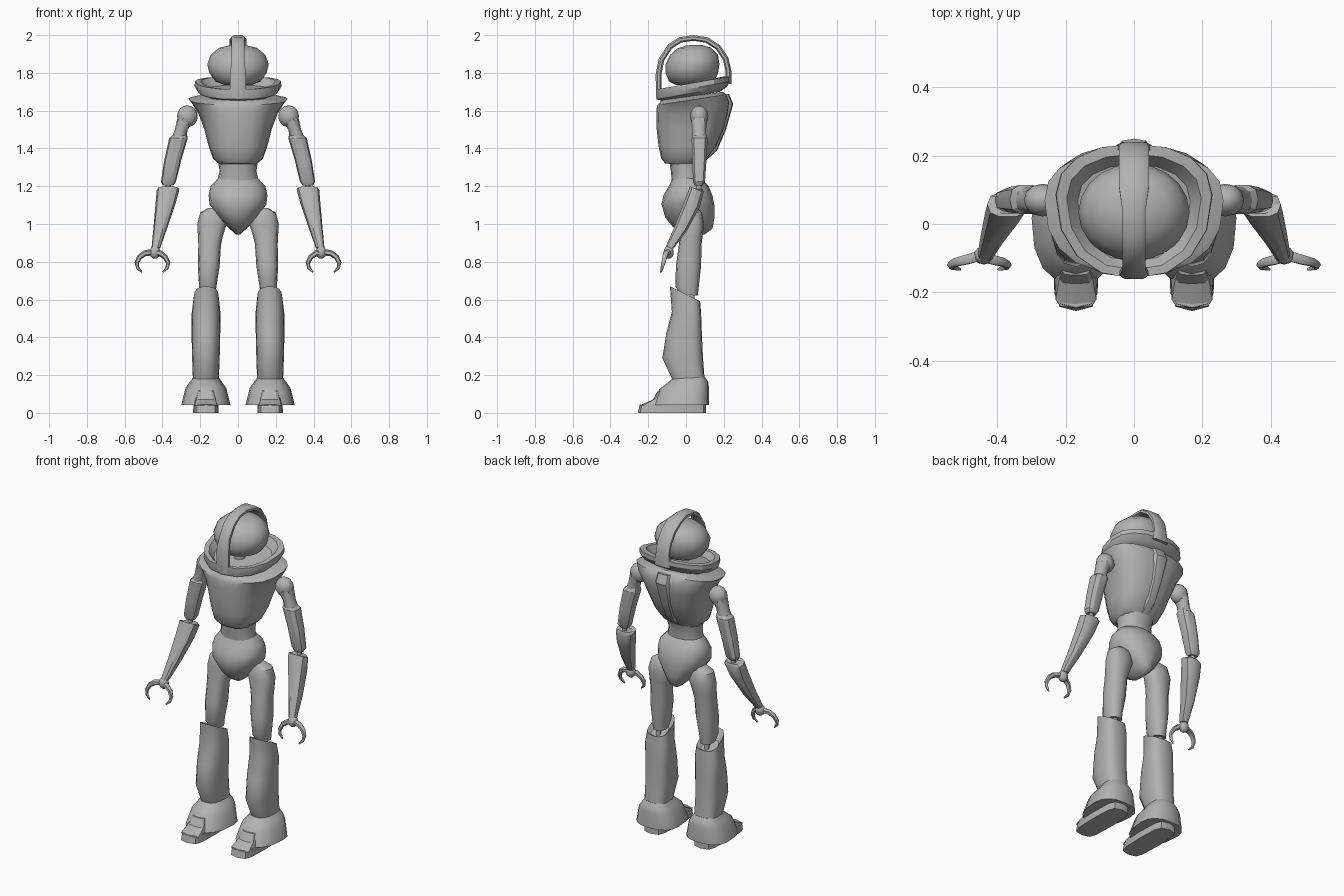
import bpy, bmesh, math
from mathutils import Vector

GREY = bpy.data.materials.new("plain_grey")
GREY.diffuse_color = (0.45, 0.45, 0.45, 1)


def finish(bm, name, angle=38):
    bmesh.ops.recalc_face_normals(bm, faces=bm.faces)
    me = bpy.data.meshes.new(name)
    bm.to_mesh(me)
    bm.free()
    me.materials.append(GREY)
    ob = bpy.data.objects.new(name, me)
    bpy.context.collection.objects.link(ob)
    bpy.ops.object.select_all(action='DESELECT')
    ob.select_set(True)
    bpy.context.view_layer.objects.active = ob
    bpy.ops.object.shade_smooth_by_angle(angle=math.radians(angle))
    return ob


def skin(name, rings, angle=38):
    """Join a list of point rings into one closed shell."""
    bm = bmesh.new()
    vs = [[bm.verts.new(p) for p in r] for r in rings]
    n = len(vs[0])
    for a, b in zip(vs, vs[1:]):
        for i in range(n):
            j = (i + 1) % n
            bm.faces.new((a[i], a[j], b[j], b[i]))
    bm.faces.new(vs[0])
    bm.faces.new(vs[-1])
    return finish(bm, name, angle)


def loft(name, sections, n=16, p=2.2, wide=0.5, side=1, angle=38):
    """Sections: (centre x, half width, front y, back y, front z, back z).
    wide = where along y the section is widest, p = squareness."""
    rings = []
    for cx, hx, y0, y1, zf, zb in sections:
        yw = y0 + (y1 - y0) * wide
        ring = []
        for i in range(n):
            a = 2 * math.pi * i / n
            c, s = math.cos(a), math.sin(a)
            x = math.copysign(abs(c) ** (2 / p), c) * hx
            t = math.copysign(abs(s) ** (2 / p), s)
            y = yw + t * ((y1 - yw) if t > 0 else (yw - y0))
            z = zf + (zb - zf) * (y - y0) / (y1 - y0)
            ring.append((side * (cx + x), y, z))
        rings.append(ring)
    return skin(name, rings, angle)


def ball(name, loc, size, u=16, v=10):
    bm = bmesh.new()
    bmesh.ops.create_uvsphere(bm, u_segments=u, v_segments=v, radius=1)
    for w in bm.verts:
        w.co = Vector(loc) + Vector([w.co[k] * size[k] for k in range(3)])
    return finish(bm, name, 50)


def rod(name, pts, radii, n=6):
    """Tapering round rod through points."""
    pts = [Vector(q) for q in pts]
    rings = []
    for i, q in enumerate(pts):
        d = (pts[min(i + 1, len(pts) - 1)] - pts[max(i - 1, 0)]).normalized()
        u = d.cross(Vector((0, 1, 0.01))).normalized()
        w = d.cross(u)
        rings.append([q + radii[i] * (u * math.cos(2 * math.pi * k / n) + w * math.sin(2 * math.pi * k / n))
                      for k in range(n)])
    return skin(name, rings, 60)


# Head: flat-bottomed egg on a short neck
loft("head", [(0, .07, -.05, .11, 1.735, 1.735), (0, .12, -.09, .15, 1.755, 1.755),
              (0, .152, -.108, .17, 1.80, 1.80), (0, .163, -.108, .177, 1.845, 1.845),
              (0, .145, -.085, .17, 1.895, 1.895), (0, .10, -.045, .13, 1.93, 1.935),
              (0, .04, .005, .08, 1.946, 1.948)], n=20, p=2.0, wide=.5, angle=60)
rod("neck", [(0, .02, 1.64), (0, .02, 1.75)], [.035, .035], 10)

# Helmet hoop over the head
hoop = [(-.143, 1.67), (-.146, 1.79), (-.13, 1.87), (-.085, 1.94), (-.03, 1.975), (.04, 1.985),
        (.11, 1.974), (.17, 1.935), (.21, 1.875), (.225, 1.81), (.225, 1.74)]
rings = []
for y, z in hoop:
    r = Vector((0, y - .04, max(z - 1.8, 0))).normalized()
    c = Vector((0, y, z))
    w = .034 + .010 * (y > .1) + .008 * (z < 1.8)
    rings.append([c + Vector((x * w, 0, 0)) + r * h * .015 for x, h in
                  ((-1, -.5), (-.7, -1), (.7, -1), (1, -.5), (1, .4), (.65, 1), (-.65, 1), (-1, .4))])
skin("helmet_hoop", rings, 40)

# Tilted open collar and the plate under it
loft("collar", [(0, .17, -.12, .18, 1.65, 1.70), (0, .213, -.155, .215, 1.66, 1.725),
                (0, .23, -.16, .235, 1.685, 1.755), (0, .228, -.16, .235, 1.712, 1.782),
                (0, .197, -.135, .205, 1.712, 1.782), (0, .165, -.11, .175, 1.68, 1.735)],
     n=16, p=2.2, wide=.62, angle=30)

# Torso, spine ridge, waist and pelvis
loft("torso", [(0, .095, -.11, .07, 1.32, 1.31), (0, .132, -.13, .11, 1.345, 1.345),
               (0, .155, -.145, .16, 1.41, 1.41), (0, .178, -.155, .20, 1.5, 1.5),
               (0, .208, -.157, .222, 1.58, 1.58), (0, .24, -.155, .232, 1.615, 1.645),
               (0, .262, -.15, .215, 1.63, 1.685), (0, .18, -.13, .195, 1.655, 1.70)],
     n=20, p=2.4, wide=.6, angle=40)
loft("spine_ridge", [(0, .03, .02, .10, 1.33, 1.33), (0, .035, .05, .165, 1.40, 1.39),
                     (0, .04, .10, .212, 1.5, 1.5), (0, .055, .12, .25, 1.63, 1.635),
                     (0, .05, .12, .228, 1.68, 1.688)], n=12, p=3, angle=35)
loft("waist", [(0, .105, -.09, .10, 1.34, 1.33), (0, .098, -.08, .085, 1.28, 1.28),
               (0, .11, -.075, .085, 1.22, 1.22)], n=16)
loft("pelvis", [(0, .105, -.07, .085, 1.245, 1.24), (0, .145, -.09, .12, 1.20, 1.20),
                (0, .156, -.118, .14, 1.155, 1.15), (0, .15, -.13, .15, 1.105, 1.10),
                (0, .10, -.11, .15, 1.035, 1.03), (0, .05, -.07, .14, .985, .975),
                (0, .012, .0, .10, .945, .945)], n=16, p=2.2, angle=45)

for s, tag in ((-1, "right"), (1, "left")):
    def nm(part):
        return tag + "_" + part

    # Leg
    loft(nm("thigh"), [(.125, .035, .0, .06, 1.085, 1.085), (.135, .065, -.02, .085, 1.06, 1.06),
                       (.138, .078, -.025, .095, 1.0, 1.0), (.146, .066, -.032, .088, .935, .935),
                       (.15, .06, -.038, .082, .89, .89), (.155, .058, -.053, .08, .78, .78),
                       (.16, .046, -.057, .068, .67, .67), (.16, .04, -.03, .062, .63, .62)],
         n=12, p=2.5, side=s, angle=40)
    rod(nm("knee_rod"), [(s * .165, .03, .66), (s * .165, .035, .54)], [.014, .014], 8)
    loft(nm("shin_boot"), [(.17, .045, -.045, .055, .61, .58), (.168, .066, -.085, .075, .67, .59),
                           (.169, .076, -.075, .08, .535, .53), (.17, .076, -.105, .084, .42, .42),
                           (.17, .073, -.125, .09, .29, .29), (.17, .068, -.06, .10, .15, .16)],
         n=16, p=2.5, wide=.68, side=s, angle=35)
    loft(nm("foot"), [(.17, .066, -.06, .10, .19, .19), (.17, .088, -.11, .117, .15, .165),
                      (.17, .108, -.142, .122, .125, .135), (.17, .13, -.178, .122, .042, .042)],
         n=16, p=2.4, wide=.65, side=s, angle=35)
    loft(nm("sole"), [(.17, .068, -.255, .105, 0, 0), (.17, .066, -.245, .105, .045, .045)],
         n=12, p=4, wide=.5, side=s, angle=30)
    loft(nm("toe_cap"), [(.17, .063, -.246, -.05, .04, .04), (.17, .052, -.175, -.06, .07, .12),
                         (.17, .042, -.15, -.07, .115, .13)], n=12, p=5, side=s, angle=30)

    # Arm
    ball(nm("shoulder"), (s * .268, .07, 1.57), (.055, .048, .058), 12, 8)
    loft(nm("shoulder_link"), [(.275, .046, .025, .115, 1.56, 1.56), (.30, .034, .032, .108, 1.50, 1.50),
                               (.318, .04, .032, .11, 1.44, 1.44)], n=10, side=s)
    loft(nm("upper_arm"), [(.305, .034, .04, .105, 1.475, 1.475), (.315, .049, .028, .116, 1.455, 1.455),
                           (.345, .045, .032, .11, 1.34, 1.34), (.368, .04, .036, .102, 1.225, 1.225),
                           (.37, .028, .045, .09, 1.205, 1.205)], n=10, p=2.6, side=s, angle=30)
    rod(nm("elbow_rod"), [(s * .368, .07, 1.23), (s * .372, .065, 1.16)], [.014, .014], 8)
    loft(nm("forearm"), [(.368, .045, .03, .09, 1.185, 1.185), (.37, .06, .02, .095, 1.20, 1.165),
                         (.385, .052, -.015, .075, 1.11, 1.09), (.412, .036, -.065, .01, .98, .97),
                         (.435, .023, -.11, -.065, .875, .87)], n=10, p=2.5, side=s, angle=30)
    ball(nm("wrist"), (s * .44, -.092, .85), (.03, .027, .034), 10, 8)
    # Pincers
    for k, part in ((-1, "inner_claw"), (1, "outer_claw")):
        rod(nm(part), [(s * (.453 + k * a), y, z) for a, y, z in
                       ((.005, -.095, .85), (.04, -.105, .845), (.068, -.112, .825),
                        (.083, -.12, .795), (.078, -.127, .768), (.056, -.133, .745))],
            [.017, .016, .014, .012, .009, .004])
